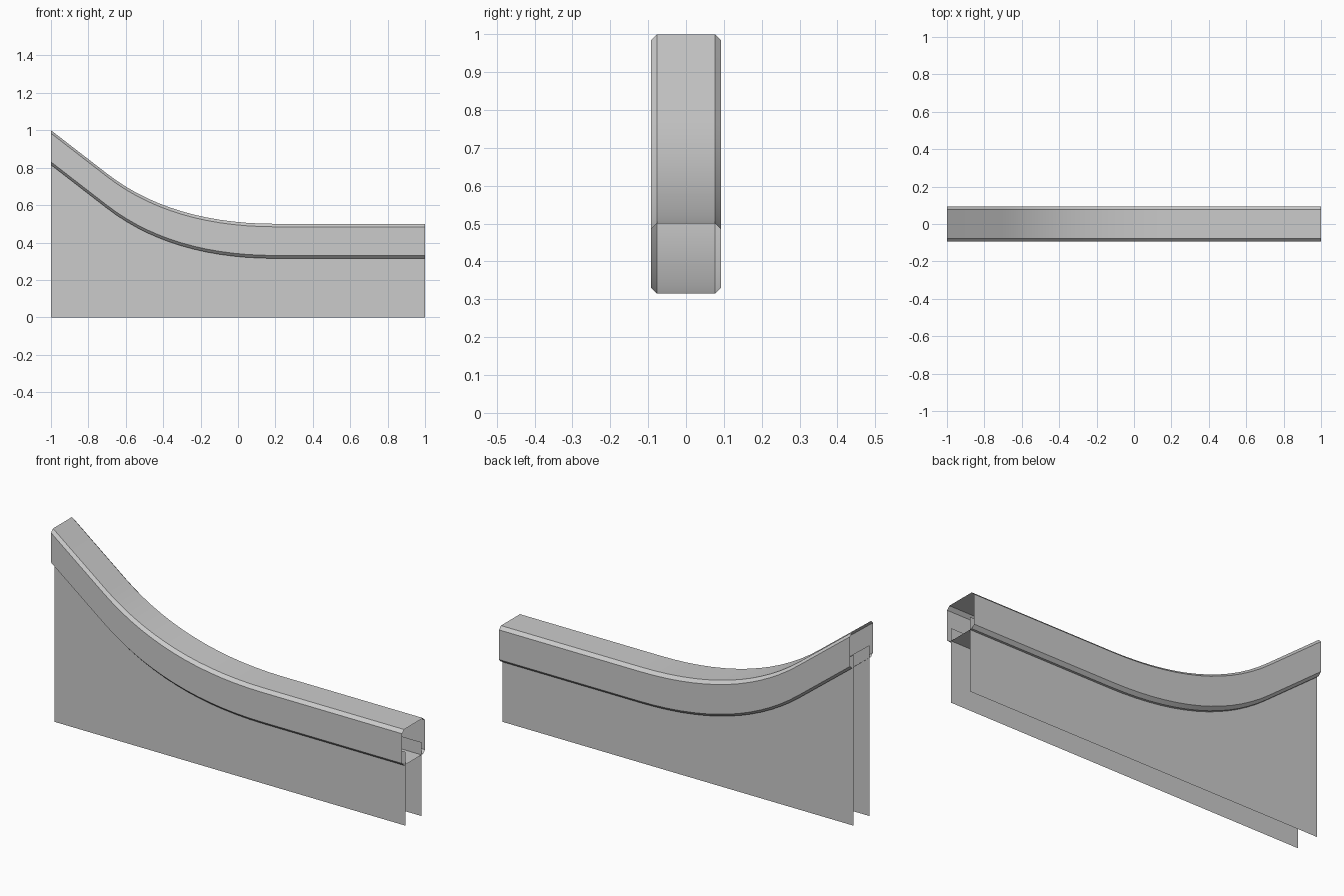
import bpy, bmesh, math

if "Cube" in bpy.data.objects:
    bpy.data.objects.remove(bpy.data.objects["Cube"])

# Slope profile: straight incline, quadratic easing curve, level run
A, B, C = (-0.70, 0.768), (-0.353, 0.5), (0.20, 0.5)
N = 14
path = [(-1.0, 1.0)]
for i in range(N + 1):
    t = i / N
    path.append(tuple((1-t)**2*a + 2*t*(1-t)*b + t*t*c for a, b, c in zip(A, B, C)))
path.append((1.0, 0.5))


def loft(name, sections, closed):
    """Skin a list of cross-sections into an open-ended surface."""
    bm = bmesh.new()
    rings = [[bm.verts.new(p) for p in s] for s in sections]
    n = len(rings[0])
    for r, s in zip(rings, rings[1:]):
        for k in range(n if closed else n - 1):
            j = (k + 1) % n
            bm.faces.new((r[k], r[j], s[j], s[k]))
    bmesh.ops.recalc_face_normals(bm, faces=bm.faces)
    me = bpy.data.meshes.new(name)
    bm.to_mesh(me)
    bm.free()
    ob = bpy.data.objects.new(name, me)
    bpy.context.collection.objects.link(ob)
    return ob


# Hollow chamfered rail, open at both ends
W, H, CH = 0.093, 0.185, 0.016
outline = [(-W + CH, 0), (W - CH, 0), (W, -CH), (W, -H + CH),
           (W - CH, -H), (-W + CH, -H), (-W, -H + CH), (-W, -CH)]
rail = loft("rail", [[(x, y, z + dz) for y, dz in outline] for x, z in path], True)
bpy.context.view_layer.objects.active = rail
rail.select_set(True)
bpy.ops.object.shade_smooth_by_angle(angle=math.radians(30))

# Thin side panels rising from the ground into the rail
for side, y in (("front", -0.065), ("back", 0.065)):
    loft(side + "_panel", [[(x, y, 0), (x, y, z - 0.12)] for x, z in path], False)
